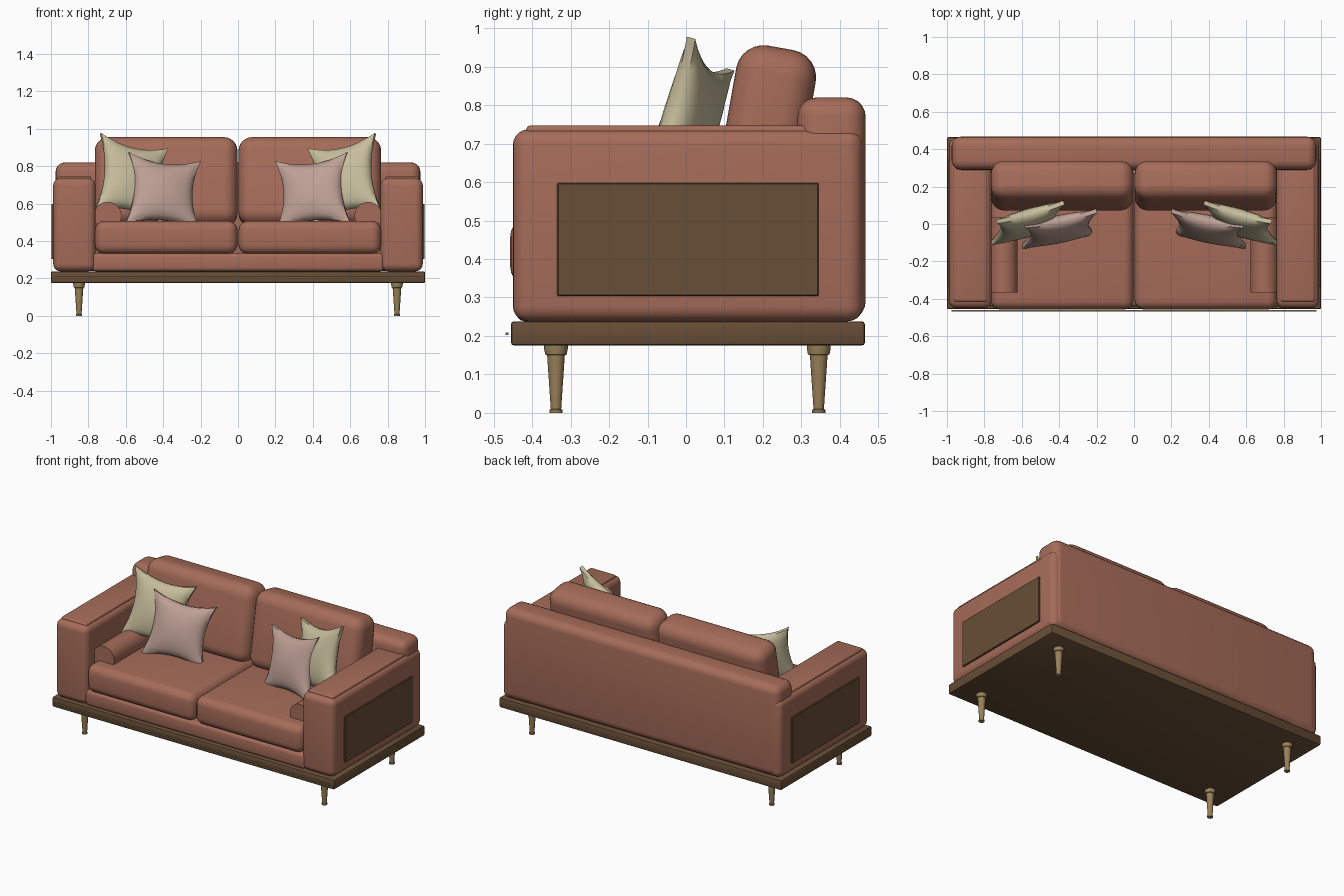
import bpy, bmesh, math
from mathutils import Vector, Matrix

if "Cube" in bpy.data.objects:
    bpy.data.objects.remove(bpy.data.objects["Cube"])


def material(name, rgb):
    m = bpy.data.materials.new(name)
    m.diffuse_color = (*rgb, 1)
    m.use_nodes = True
    m.node_tree.nodes["Principled BSDF"].inputs["Base Color"].default_value = m.diffuse_color
    return m


LEATHER = material("terracotta", (0.38, 0.15, 0.10))
WOOD = material("dark_wood", (0.14, 0.077, 0.038))
BRASS = material("brass", (0.32, 0.22, 0.10))
SAGE = material("sage_fabric", (0.57, 0.51, 0.33))
BLUSH = material("blush_fabric", (0.51, 0.35, 0.30))


def finish(bm, name, mat, angle=35):
    bmesh.ops.recalc_face_normals(bm, faces=bm.faces[:])
    me = bpy.data.meshes.new(name)
    bm.to_mesh(me)
    bm.free()
    ob = bpy.data.objects.new(name, me)
    bpy.context.collection.objects.link(ob)
    me.materials.append(mat)
    bpy.ops.object.select_all(action='DESELECT')
    ob.select_set(True)
    bpy.context.view_layer.objects.active = ob
    bpy.ops.object.shade_smooth_by_angle(angle=math.radians(angle))
    return ob


def box(name, x, y, z, bevel, mat, seg=5, tilt=0):
    """Rounded box from (min, max) ranges, optionally tilted about x."""
    bm = bmesh.new()
    bmesh.ops.create_cube(bm, size=1)
    bmesh.ops.scale(bm, vec=(x[1] - x[0], y[1] - y[0], z[1] - z[0]), verts=bm.verts)
    if bevel:
        bmesh.ops.bevel(bm, geom=bm.edges[:], offset=bevel, segments=seg,
                        profile=0.5, affect='EDGES')
    bmesh.ops.rotate(bm, cent=(0, 0, 0), matrix=Matrix.Rotation(tilt, 3, 'X'), verts=bm.verts)
    bmesh.ops.translate(bm, vec=(sum(x) / 2, sum(y) / 2, sum(z) / 2), verts=bm.verts)
    return finish(bm, name, mat)


def lathe(name, profile, matrix, mat, n=32):
    """Capped solid of revolution from (radius, height) points."""
    bm = bmesh.new()
    rings = [[bm.verts.new((r * math.cos(2 * math.pi * i / n),
                            r * math.sin(2 * math.pi * i / n), h)) for i in range(n)]
             for r, h in profile]
    for a, b in zip(rings, rings[1:]):
        for i in range(n):
            bm.faces.new((a[i], a[(i + 1) % n], b[(i + 1) % n], b[i]))
    bm.faces.new(rings[0])
    bm.faces.new(rings[-1])
    bm.transform(matrix)
    return finish(bm, name, mat)


def pillow(name, corners, side, mat, bulge=0.05, rim=0.012, pinch=0.042, n=16):
    """Knife-edged pillow between corners TL, TR, BL, BR, with dipped edges."""
    tl, tr, bl, br = [Vector((c[0] * side, c[1], c[2])) for c in corners]
    ux, uz = (tr - tl).normalized(), (tl - bl).normalized()
    nrm = ux.cross(uz).normalized()
    bm = bmesh.new()
    faces = []
    for s in (1, -1):
        grid = []
        for j in range(n + 1):
            row = []
            for i in range(n + 1):
                a, b = 2 * i / n - 1, 2 * j / n - 1
                p = bl.lerp(br, i / n).lerp(tl.lerp(tr, i / n), j / n)
                p = p - ux * a * pinch * (1 - b * b) - uz * b * pinch * (1 - a * a)
                h = rim + bulge * ((1 - a * a) * (1 - b * b)) ** 0.6
                row.append(bm.verts.new(p + nrm * h * s))
            grid.append(row)
        for j in range(n):
            for i in range(n):
                bm.faces.new((grid[j][i], grid[j][i + 1], grid[j + 1][i + 1], grid[j + 1][i]))
        faces.append(grid[0] + [r[n] for r in grid[1:]] + grid[n][n - 1::-1]
                     + [grid[j][0] for j in range(n - 1, 0, -1)])
    f, k = faces
    for i in range(len(f)):
        m = (i + 1) % len(f)
        bm.faces.new((f[i], f[m], k[m], k[i]))
    return finish(bm, name, mat, 50)


def span(side, a, b):
    return tuple(sorted((side * a, side * b)))


# Plinth and its thin front trim
box("base_platform", (-1, 1), (-0.455, 0.465), (0.175, 0.238), 0.008, WOOD, 2)
box("front_trim", (-0.975, 0.975), (-0.469, -0.461), (0.202, 0.209), 0, BRASS)

# Seat frame and backrest
box("seat_frame", (-0.78, 0.78), (-0.44, 0.32), (0.238, 0.335), 0.02, LEATHER, 3)
box("backrest", (-0.975, 0.975), (0.29, 0.467), (0.24, 0.82), 0.05, LEATHER)

LEG = [(0.017, 0), (0.017, 0.008), (0.0135, 0.01), (0.023, 0.15),
       (0.028, 0.152), (0.031, 0.168), (0.031, 0.178)]
SAGE_CORNERS = [(-0.735, 0.013, 0.975), (-0.375, 0.115, 0.893),
                (-0.765, -0.105, 0.57), (-0.405, -0.005, 0.49)]
BLUSH_CORNERS = [(-0.585, -0.01, 0.872), (-0.2, 0.07, 0.825),
                 (-0.605, -0.125, 0.49), (-0.21, -0.045, 0.46)]

for side, label in ((-1, "left"), (1, "right")):
    # Arm with raised top panel and wooden side inlay
    box(label + "_arm", span(side, 0.762, 0.988), (-0.45, 0.46), (0.238, 0.737), 0.04, LEATHER)
    box(label + "_arm_top", span(side, 0.785, 0.965), (-0.415, 0.42), (0.69, 0.747), 0.01, LEATHER, 3)
    box(label + "_arm_inlay", span(side, 0.96, 0.998), (-0.335, 0.345), (0.304, 0.598), 0.003, WOOD, 1)
    # Cushions
    box(label + "_seat_cushion", span(side, 0.003, 0.765), (-0.457, 0.3), (0.33, 0.508), 0.05, LEATHER)
    box(label + "_back_cushion", span(side, 0.003, 0.765), (0.1, 0.31), (0.4775, 0.9525),
        0.072, LEATHER, 6, math.radians(-10))
    # Bolster lying along the arm
    lathe(label + "_bolster", [(0.074, 0), (0.074, 0.4)],
          Matrix.Translation((side * 0.697, -0.365, 0.535)) @ Matrix.Rotation(-math.pi / 2, 4, 'X'),
          LEATHER)
    # Scatter pillows
    pillow(label + "_large_pillow", SAGE_CORNERS, -side, SAGE) if side > 0 else \
        pillow(label + "_large_pillow", SAGE_CORNERS, 1, SAGE)
    pillow(label + "_small_pillow", BLUSH_CORNERS, -side, BLUSH)
    # Tapered legs
    for y, end in ((-0.338, "front"), (0.345, "back")):
        lathe(f"{end}_{label}_leg", LEG, Matrix.Translation((side * 0.85, y, 0)), BRASS, 24)
